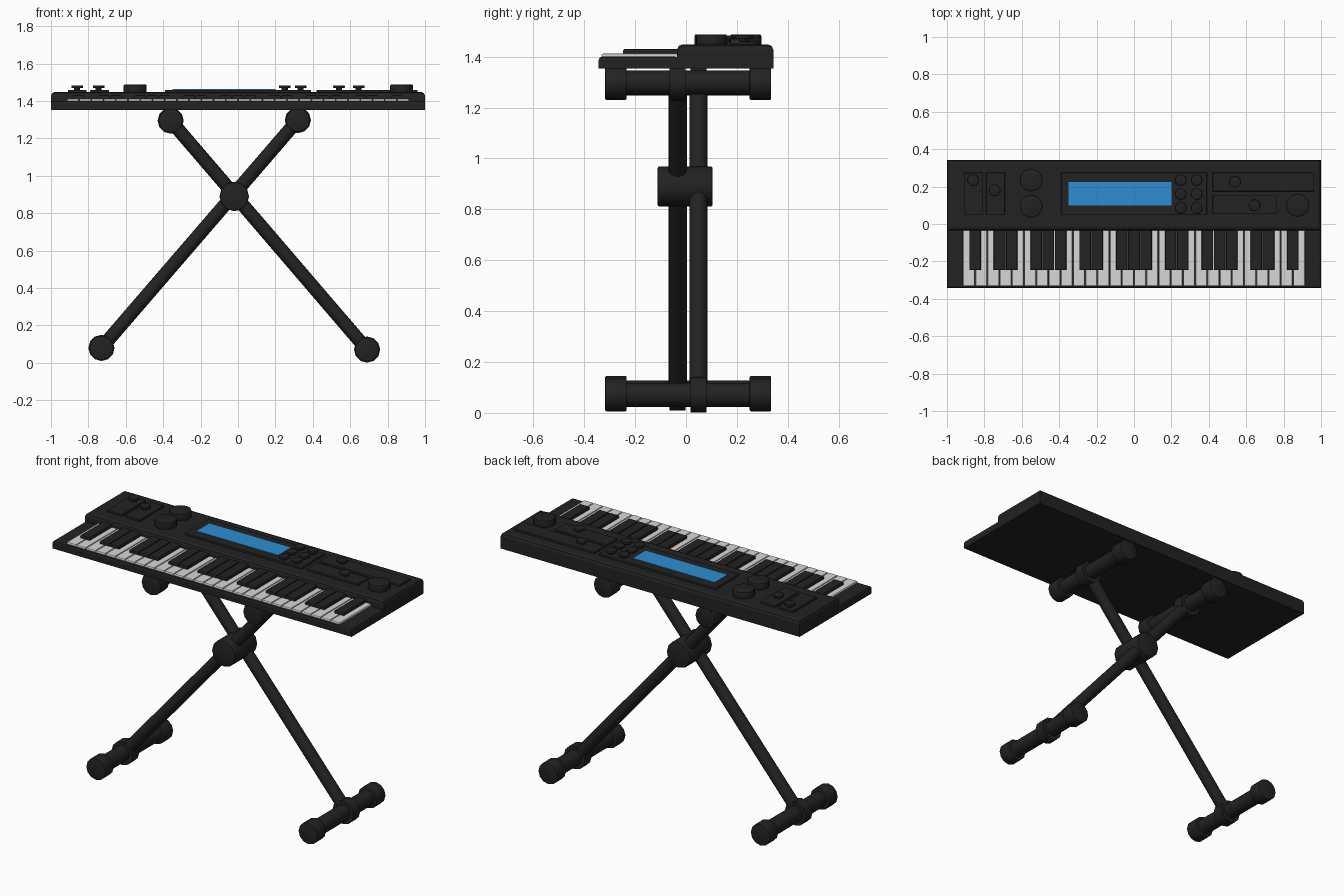
import bpy, bmesh, math
from mathutils import Vector

if "Cube" in bpy.data.objects:
    bpy.data.objects.remove(bpy.data.objects["Cube"])


def mat(name, r, g, b):
    m = bpy.data.materials.new(name)
    m.diffuse_color = (r, g, b, 1)
    m.use_nodes = True
    m.node_tree.nodes["Principled BSDF"].inputs["Base Color"].default_value = m.diffuse_color
    return m


BLACK = mat("charcoal black", 0.016, 0.016, 0.016)
WHITE = mat("key white", 0.68, 0.68, 0.68)
BLUE = mat("screen blue", 0.027, 0.27, 0.64)


def finish(name, bm, material, smooth=False):
    bmesh.ops.recalc_face_normals(bm, faces=bm.faces)
    me = bpy.data.meshes.new(name)
    bm.to_mesh(me)
    bm.free()
    me.materials.append(material)
    ob = bpy.data.objects.new(name, me)
    bpy.context.collection.objects.link(ob)
    if smooth:
        bpy.ops.object.select_all(action='DESELECT')
        ob.select_set(True)
        bpy.context.view_layer.objects.active = ob
        bpy.ops.object.shade_smooth_by_angle(angle=math.radians(35))
    return ob


def add_box(bm, x0, x1, y0, y1, z0, z1, bevel=0.0):
    """Box whose top rim and upright edges can be chamfered."""
    vs = bmesh.ops.create_cube(bm, size=1)["verts"]
    for v in vs:
        v.co = ((x0 + x1) / 2 + v.co.x * (x1 - x0),
                (y0 + y1) / 2 + v.co.y * (y1 - y0),
                (z0 + z1) / 2 + v.co.z * (z1 - z0))
    if bevel:
        edges = {e for v in vs for e in v.link_edges
                 if all(w.co.z > z1 - 1e-5 for w in e.verts)}
        bmesh.ops.bevel(bm, geom=list(edges), offset=bevel, segments=2,
                        profile=0.5, affect='EDGES')


def box(name, dims, material=BLACK, bevel=0.0):
    bm = bmesh.new()
    add_box(bm, *dims, bevel)
    return finish(name, bm, material)


def rod(name, a, b, r, sides=12, bevel=0.0):
    """Cylinder from a to b, optionally with softened end rims."""
    a, b = Vector(a), Vector(b)
    bm = bmesh.new()
    bmesh.ops.create_cone(bm, cap_ends=True, segments=sides, radius1=r,
                          radius2=r, depth=(b - a).length)
    if bevel:
        rims = [e for e in bm.edges
                if abs(e.verts[0].co.z - e.verts[1].co.z) < 1e-5]
        bmesh.ops.bevel(bm, geom=rims, offset=bevel, segments=2,
                        profile=0.5, affect='EDGES')
    ob = finish(name, bm, BLACK, True)
    ob.location = (a + b) / 2
    ob.rotation_mode = 'QUATERNION'
    ob.rotation_quaternion = (b - a).to_track_quat('Z', 'Y')
    return ob


# Keyboard case: tall control section and low key bed
box("control_case", (-1, 1, -0.035, 0.343, 1.353, 1.448), bevel=0.02)
box("key_bed", (-1, 1, -0.343, -0.03, 1.353, 1.40), bevel=0.012)

# Keys: 28 white keys, black keys over the boundaries
X0, PITCH = -0.915, 1.83 / 28
whites, blacks = bmesh.new(), bmesh.new()
for i in range(28):
    x = X0 + i * PITCH
    add_box(whites, x + 0.002, x + PITCH - 0.002, -0.332, -0.03, 1.385, 1.412, 0.006)
    if i and i % 7 not in (2, 5):
        add_box(blacks, x - 0.031, x + 0.031, -0.247, -0.03, 1.40, 1.431, 0.007)
finish("white_keys", whites, WHITE)
finish("black_keys", blacks, BLACK)

# Raised panels on the control section
for name, x0, x1, y0, y1 in (
        ("left_slider_panel", -0.91, -0.81, 0.05, 0.275),
        ("right_slider_panel", -0.79, -0.69, 0.05, 0.275),
        ("display_panel", -0.39, 0.39, 0.05, 0.275),
        ("upper_control_panel", 0.42, 0.96, 0.175, 0.275),
        ("lower_control_panel", 0.42, 0.765, 0.055, 0.155)):
    box(name, (x0, x1, y0, y1, 1.44, 1.46), bevel=0.004)
box("display_screen", (-0.35, 0.20, 0.10, 0.225, 1.457, 1.464), BLUE)

# Large dials
for x, y in ((-0.55, 0.235), (-0.55, 0.095), (0.875, 0.10)):
    rod("dial", (x, y, 1.44), (x, y, 1.488), 0.061, 20, 0.006)

# Small mushroom knobs and buttons
knobs = [(-0.86, 0.235), (-0.745, 0.18), (0.54, 0.225), (0.645, 0.10)]
knobs += [(x, y) for x in (0.25, 0.335) for y in (0.085, 0.16, 0.235)]
for x, y in knobs:
    rod("knob_stem", (x, y, 1.45), (x, y, 1.475), 0.017, 10)
    rod("knob_cap", (x, y, 1.469), (x, y, 1.484), 0.031, 12, 0.004)

# X stand: two crossed legs, each with a cross bar at both ends
for leg, y, ends in (("front", -0.033, ((0.32, 1.298), (-0.73, 0.08))),
                     ("rear", 0.049, ((-0.36, 1.295), (0.69, 0.071)))):
    (xa, za), (xb, zb) = ends
    rod(leg + "_leg", (xa, y, za), (xb, y, zb), 0.036)
    for x, z in ends:
        rod(leg + "_leg_collar", (x, y - 0.032, z), (x, y + 0.032, z), 0.07)
        rod(leg + "_cross_bar", (x, -0.30, z), (x, 0.315, z), 0.047)
        for y0, y1 in ((-0.318, -0.233), (0.25, 0.335)):
            rod(leg + "_bar_cap", (x, y0, z), (x, y1, z), 0.065, 12, 0.006)

# Pivot where the legs cross
rod("pivot", (-0.02, -0.112, 0.89), (-0.02, 0.105, 0.89), 0.079, 12, 0.008)
